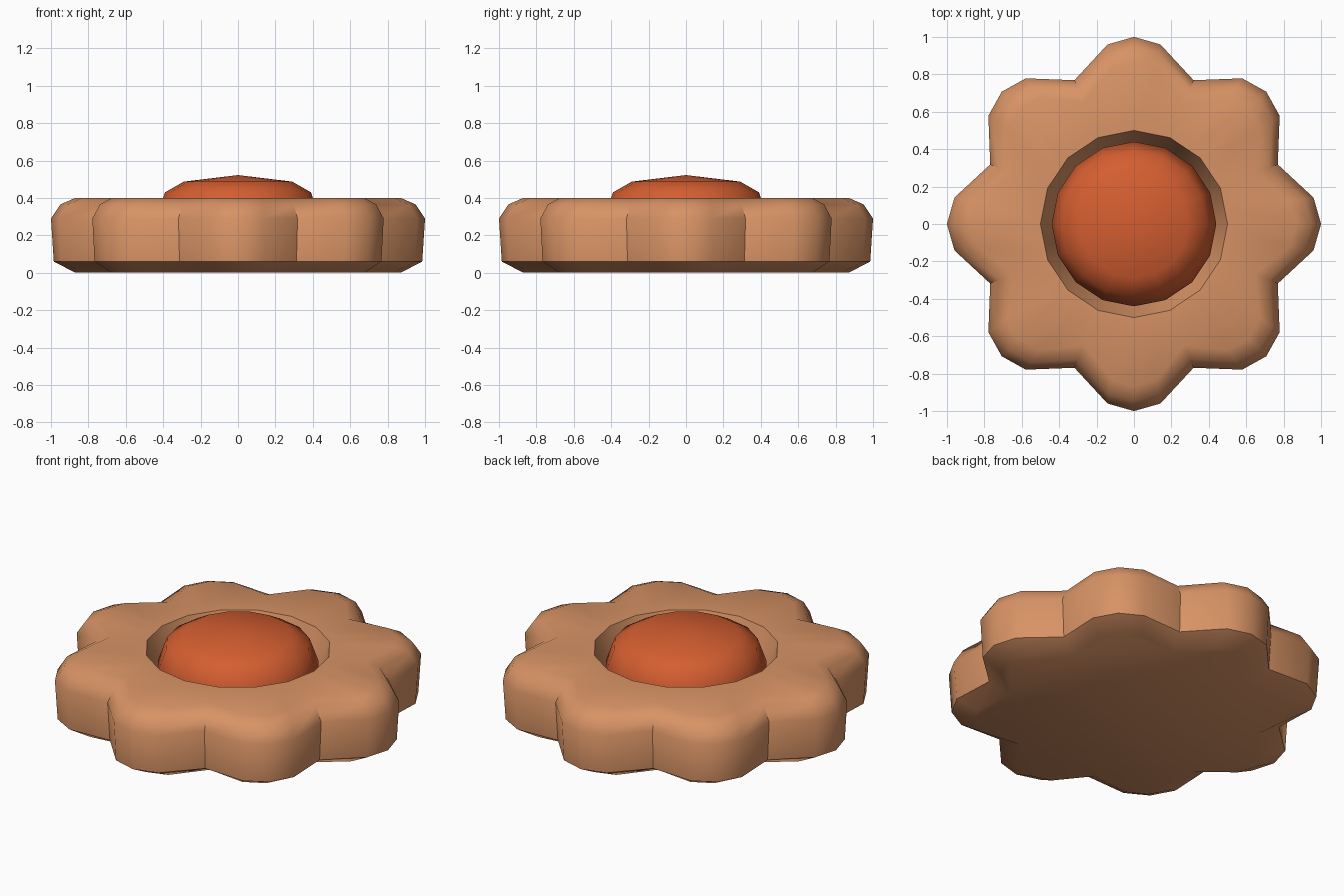
import bpy, bmesh, math

if "Cube" in bpy.data.objects:
    bpy.data.objects.remove(bpy.data.objects["Cube"])

def material(name, rgb):
    m = bpy.data.materials.new(name)
    m.diffuse_color = (*rgb, 1)
    m.use_nodes = True
    m.node_tree.nodes["Principled BSDF"].inputs["Base Color"].default_value = m.diffuse_color
    return m

def flower_ring(inset, z):
    # eight petals: tip, shoulder, valley, shoulder
    pts = []
    for k in range(8):
        for ang, r in ((0, 1.0), (8.4, 0.97), (22.5, 0.832), (36.6, 0.97)):
            a = math.radians(k * 45 + ang)
            pts.append(((r - inset) * math.cos(a), (r - inset) * math.sin(a), z))
    return pts

def round_ring(radius, z, n=16, split=False):
    # regular polygon, optionally with edge midpoints
    pts = []
    step = 2 if split else 1
    for j in range(n * step):
        r = radius * (math.cos(math.pi / n) if split and j % 2 else 1)
        a = math.tau * j / (n * step)
        pts.append((r * math.cos(a), r * math.sin(a), z))
    return pts

def loft(name, rings, mat, smooth, apex=None):
    bm = bmesh.new()
    loops = [[bm.verts.new(p) for p in ring] for ring in rings]
    n = len(loops[0])
    for lo, hi in zip(loops, loops[1:]):
        for i in range(n):
            j = (i + 1) % n
            bm.faces.new((lo[i], lo[j], hi[j], hi[i]))
    bm.faces.new(loops[0][::-1])
    if apex:
        tip = bm.verts.new(apex)
        for i in range(n):
            bm.faces.new((loops[-1][i], loops[-1][(i + 1) % n], tip))
    else:
        bm.faces.new(loops[-1])
    bmesh.ops.recalc_face_normals(bm, faces=bm.faces)
    me = bpy.data.meshes.new(name)
    bm.to_mesh(me)
    bm.free()
    me.materials.append(mat)
    ob = bpy.data.objects.new(name, me)
    bpy.context.collection.objects.link(ob)
    bpy.ops.object.select_all(action='DESELECT')
    ob.select_set(True)
    bpy.context.view_layer.objects.active = ob
    bpy.ops.object.shade_smooth_by_angle(angle=math.radians(smooth))
    return ob

biscuit = material("biscuit tan", (0.68, 0.29, 0.13))
jam = material("jam orange", (0.66, 0.112, 0.03))

# Flower-shaped biscuit with bevelled rim and round recess
profile = [(0.13, 0), (0.015, 0.06), (0, 0.29), (0.05, 0.365), (0.13, 0.4)]
rings = [flower_ring(d, z) for d, z in profile]
rings += [round_ring(0.5, 0.4, split=True), round_ring(0.44, 0.25, split=True)]
loft("flower_biscuit", rings, biscuit, 42)

# Domed jam centre
dome = [(0.42, 0.22), (0.44, 0.29), (0.39, 0.43), (0.29, 0.487)]
loft("jam_centre", [round_ring(r, z) for r, z in dome], jam, 60, apex=(0, 0, 0.522))
